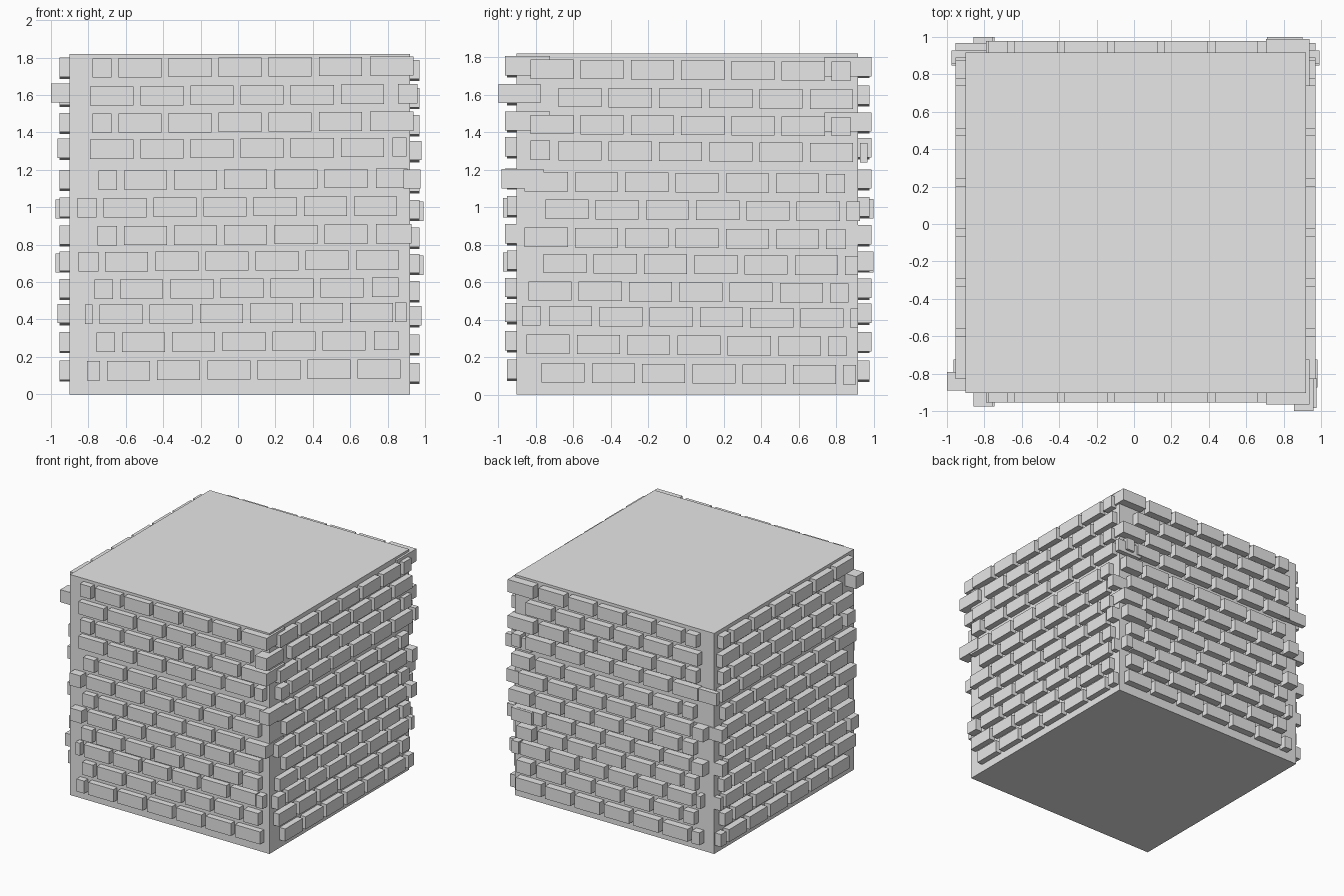
import bpy
import bmesh
from mathutils import Matrix, Vector

cube = bpy.data.objects.get("Cube")
if cube:
    bpy.data.objects.remove(cube, do_unlink=True)

# One plain grey for everything
grey = bpy.data.materials.new("light_grey_stone")
grey.use_nodes = True
grey.diffuse_color = (0.8, 0.8, 0.8, 1)
grey.node_tree.nodes["Principled BSDF"].inputs["Base Color"].default_value = (0.8, 0.8, 0.8, 1)

LEFT, RIGHT, FRONT, BACK, TOP = -0.9, 0.92, -0.904, 0.918, 1.82
LONG, HEIGHT, PITCH, GAP = 0.23, 0.103, 0.268, 0.037
EMBED = 0.18


def add_box(bm, a, b):
    """Add a box between two opposite corners."""
    a, b = Vector(a), Vector(b)
    size = Vector([abs(q - p) for p, q in zip(a, b)])
    bmesh.ops.create_cube(bm, size=1, matrix=Matrix.Translation((a + b) / 2) @ Matrix.Diagonal(size.to_4d()))


def finish(bm, name):
    """Turn the mesh into a named, coloured object."""
    mesh = bpy.data.meshes.new(name)
    bm.to_mesh(mesh)
    bm.free()
    mesh.materials.append(grey)
    obj = bpy.data.objects.new(name, mesh)
    bpy.context.collection.objects.link(obj)
    return obj


# Solid block behind the bricks
bm = bmesh.new()
add_box(bm, (LEFT, FRONT, 0), (RIGHT, BACK, TOP))
finish(bm, "wall_core")

# Courses from the bottom up:
# height, start of long bricks, head width, end width on front/back, end width on sides
COURSES = [
    (0.131, -0.70, 0.07, 0, 0),
    (0.283, -0.62, 0.10, 0.13, 0),
    (0.433, -0.74, 0.04, 0.06, 0.10),
    (0.567, -0.63, 0.10, 0.14, 0),
    (0.714, -0.71, 0.105, 0, 0),
    (0.853, -0.61, 0.105, 0.19, 0),
    (1.003, -0.72, 0.10, 0, 0),
    (1.15, -0.61, 0.10, 0.17, 0),
    (1.316, -0.79, 0, 0.075, 0.105),
    (1.455, -0.64, 0.10, LONG, 0),
    (1.60, -0.79, 0, 0, 0),
    (1.75, -0.64, 0.10, LONG, 0),
]


def brick_wall(name, place, out, is_side, lift):
    """Lay all courses of one wall; place(u, depth) gives x and y."""
    bm = bmesh.new()

    def brick(u, width, z, depth):
        z += lift + 0.007 * u
        add_box(bm, (*place(u, -EMBED), z - HEIGHT / 2),
                (*place(u + width, depth), z + HEIGHT / 2))

    for i, (z, start, head, front_end, side_end) in enumerate(COURSES):
        end = side_end if is_side else front_end
        count = 6 if is_side or i % 2 == 0 else 5
        if is_side:
            start -= 0.1
            if i % 2 == 0 and head:
                head = min(head, 0.07)
            elif i == 8:
                head = 0.04
        # short brick at the start; two courses stand out further
        if head:
            brick(start - GAP - head, head, z, out + (0.022 if i in (4, 6) else 0))
        for n in range(count):
            brick(start + n * PITCH, LONG, z, out)
        # cut brick at the end
        if end:
            joint = 0.01 if i == 2 and not is_side else 0.045
            brick(start + (count - 1) * PITCH + LONG + joint, end, z, out + 0.01)
    finish(bm, name)


brick_wall("front_bricks", lambda u, d: (u, FRONT - d), 0.05, False, 0)
brick_wall("back_bricks", lambda u, d: (u, BACK + d), 0.06, False, -0.005)
brick_wall("right_bricks", lambda u, d: (RIGHT + d, -u), 0.05, True, -0.018)
brick_wall("left_bricks", lambda u, d: (LEFT - d, -u), 0.055, True, -0.006)

# Turned bricks that jut out at the corners
bm = bmesh.new()
add_box(bm, (0.855, -1, 1.555), (0.96, -0.775, 1.658))
add_box(bm, (0.885, -0.985, 1.1), (0.975, -0.76, 1.203))
add_box(bm, (-1, -0.89, 1.56), (-0.78, -0.79, 1.663))
add_box(bm, (0.71, 0.8, 0.66), (0.9, 1, 0.763))
finish(bm, "corner_bricks")
